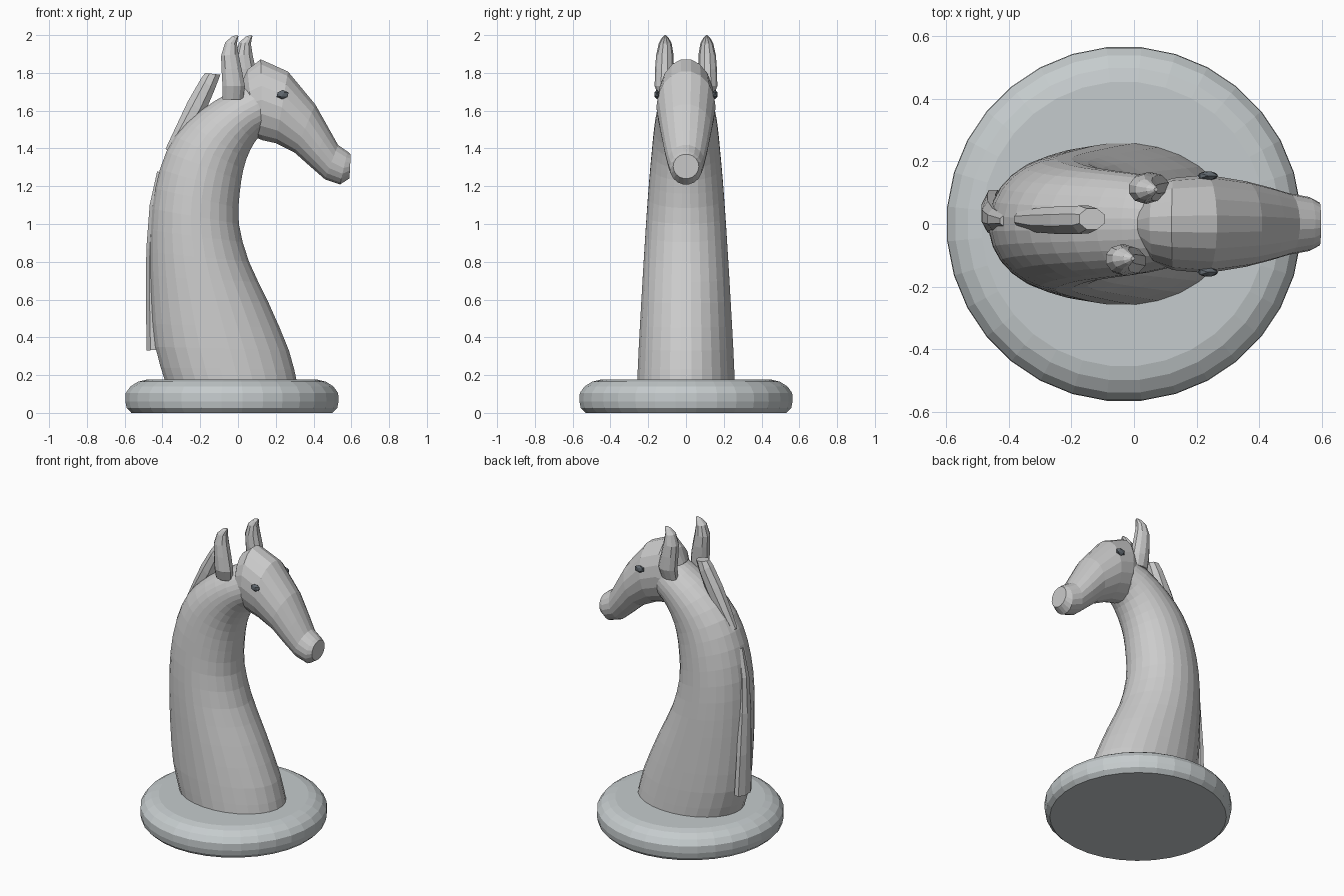
import bpy, bmesh
from math import sin, cos, pi

def paint(obj, name, rgb):
    mat = bpy.data.materials.new(name)
    mat.diffuse_color = (*rgb, 1)
    obj.data.materials.append(mat)

def refine(rows, steps):
    """Catmull-Rom interpolation between cross-sections."""
    out = []
    for i in range(len(rows) - 1):
        p0, p1 = rows[max(i - 1, 0)], rows[i]
        p2, p3 = rows[i + 1], rows[min(i + 2, len(rows) - 1)]
        for s in range(steps):
            t = s / steps
            out.append(tuple(0.5 * (2 * b + (c - a) * t + (2 * a - 5 * b + 4 * c - d) * t * t
                             + (3 * b - a - 3 * c + d) * t ** 3)
                             for a, b, c, d in zip(p0, p1, p2, p3)))
    return out + [rows[-1]]

def loft(name, rows, sides, steps=1):
    """Each row: back x, back z, front x, front z, half width, centre y."""
    bm = bmesh.new()
    rings = []
    for bx, bz, fx, fz, w, y in refine(rows, steps):
        ring = []
        for i in range(sides):
            a = 2 * pi * (i + 0.5) / sides
            k = (1 + cos(a)) / 2
            ring.append(bm.verts.new((bx + (fx - bx) * k, y + w * sin(a), bz + (fz - bz) * k)))
        rings.append(ring)
    for a, b in zip(rings, rings[1:]):
        for i in range(sides):
            j = (i + 1) % sides
            bm.faces.new((a[i], a[j], b[j], b[i]))
    bm.faces.new(rings[0])
    bm.faces.new(rings[-1])
    bmesh.ops.recalc_face_normals(bm, faces=bm.faces)
    me = bpy.data.meshes.new(name)
    bm.to_mesh(me)
    bm.free()
    obj = bpy.data.objects.new(name, me)
    bpy.context.collection.objects.link(obj)
    return obj

# Round base with a bevelled rim
rim = [(0.535, 0), (0.56, 0.025), (0.567, 0.06), (0.565, 0.105), (0.54, 0.14), (0.50, 0.165), (0.455, 0.176)]
base = loft("base", [(-0.032 - r, z, -0.032 + r, z, r, 0) for r, z in rim], 32)
paint(base, "base_grey", (0.56, 0.60, 0.61))

# Arched neck
neck = [(-0.385, 0.16, 0.315, 0.16, 0.26, 0),
        (-0.44, 0.35, 0.272, 0.33, 0.252, 0),
        (-0.46, 0.60, 0.165, 0.58, 0.238, 0),
        (-0.465, 0.85, 0.06, 0.80, 0.224, 0),
        (-0.455, 1.08, 0.006, 1.00, 0.21, 0),
        (-0.415, 1.29, 0.01, 1.16, 0.196, 0),
        (-0.335, 1.465, 0.03, 1.29, 0.182, 0),
        (-0.20, 1.60, 0.065, 1.39, 0.17, 0),
        (-0.04, 1.70, 0.12, 1.47, 0.155, 0),
        (0.10, 1.77, 0.20, 1.51, 0.13, 0)]
loft("neck", neck, 28, 2)

# Head tapering to the muzzle
head = [(0.01, 1.73, 0.06, 1.52, 0.07, 0),
        (0.05, 1.82, 0.085, 1.46, 0.125, 0),
        (0.12, 1.875, 0.13, 1.44, 0.147, 0),
        (0.265, 1.81, 0.20, 1.425, 0.157, 0),
        (0.41, 1.635, 0.30, 1.375, 0.137, 0),
        (0.48, 1.51, 0.385, 1.30, 0.117, 0),
        (0.53, 1.42, 0.46, 1.235, 0.098, 0),
        (0.58, 1.385, 0.54, 1.208, 0.086, 0),
        (0.597, 1.37, 0.59, 1.24, 0.068, 0)]
loft("head", head, 18)

# Ears, one set slightly further forward
ear = [(-0.085, 1.66, 0.03, 1.66, 0.035, 0.105),
       (-0.085, 1.73, 0.04, 1.73, 0.048, 0.118),
       (-0.09, 1.82, 0.022, 1.82, 0.05, 0.114),
       (-0.092, 1.89, 0.005, 1.90, 0.046, 0.112),
       (-0.07, 1.96, -0.004, 1.955, 0.034, 0.11),
       (-0.035, 1.992, 0.0, 1.98, 0.018, 0.11),
       (-0.01, 2.0, 0.003, 1.995, 0.006, 0.11)]
for side, name, shift in ((-1, "ear_right", 0), (1, "ear_left", 0.074)):
    loft(name, [(a + shift, b, c + shift, d, w, y * side) for a, b, c, d, w, y in ear], 10)

# Mane in two tufts
upper = [(-0.385, 1.40, -0.34, 1.36, 0.025, 0.015),
         (-0.335, 1.51, -0.26, 1.46, 0.042, 0.012),
         (-0.27, 1.65, -0.17, 1.59, 0.048, 0.012),
         (-0.20, 1.77, -0.12, 1.71, 0.048, 0.014),
         (-0.178, 1.80, -0.09, 1.79, 0.036, 0.016)]
lower = [(-0.487, 0.33, -0.41, 0.335, 0.075, 0.04),
         (-0.490, 0.60, -0.42, 0.60, 0.066, 0.035),
         (-0.488, 0.87, -0.42, 0.87, 0.052, 0.025),
         (-0.470, 1.10, -0.41, 1.09, 0.038, 0.015),
         (-0.430, 1.28, -0.38, 1.26, 0.02, 0.01)]
for name, rows in (("mane_upper", upper), ("mane_lower", lower)):
    paint(loft(name, rows, 8), name + "_grey", (0.68, 0.69, 0.69))

# Eyes
for side, name in ((-1, "eye_right"), (1, "eye_left")):
    bpy.ops.mesh.primitive_ico_sphere_add(subdivisions=1, radius=1, location=(0.236, side * 0.154, 1.685))
    eye = bpy.context.object
    eye.name = name
    eye.scale = (0.036, 0.016, 0.025)
    paint(eye, name + "_dark", (0.12, 0.14, 0.16))
